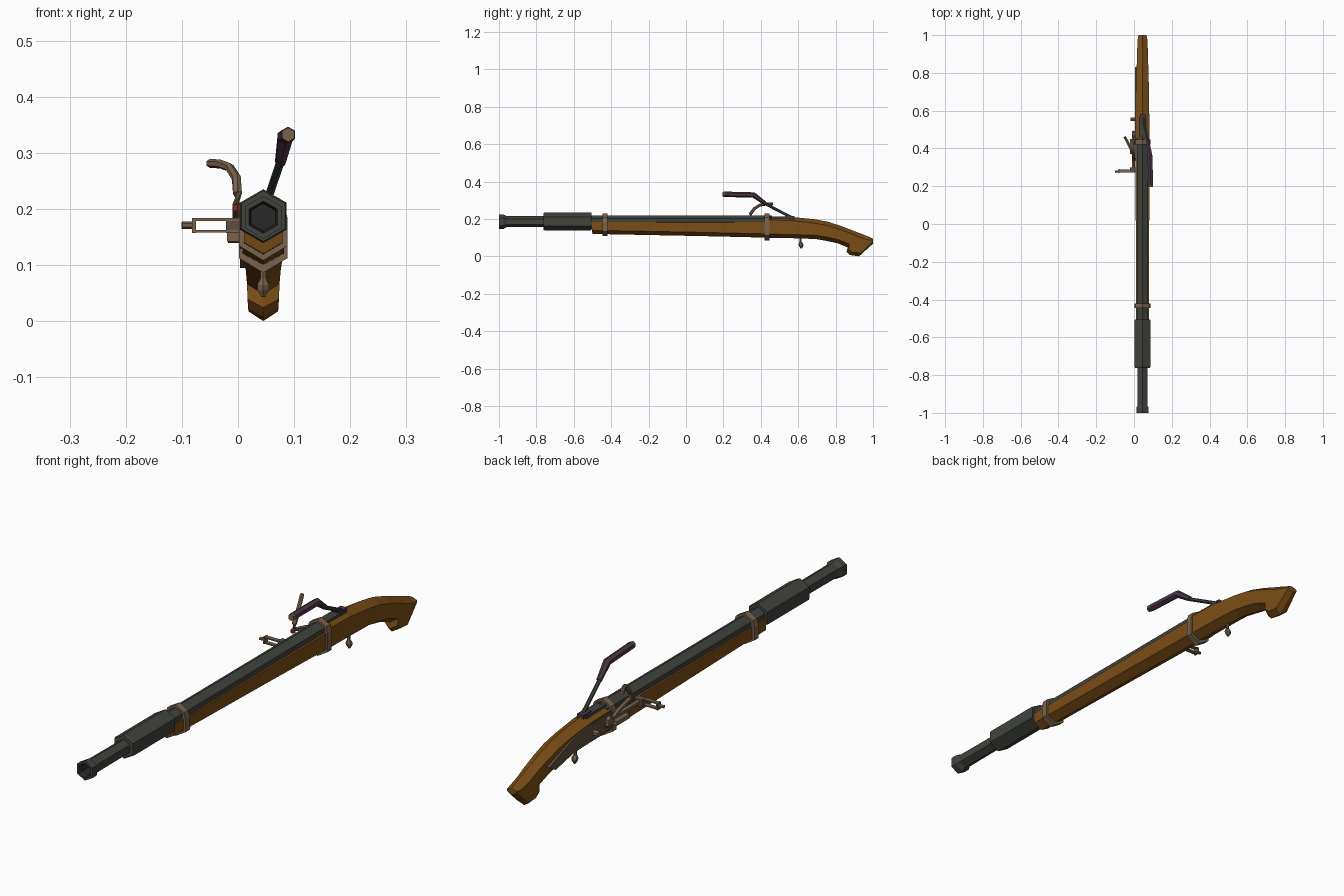
import bpy, bmesh, math
from mathutils import Vector

if "Cube" in bpy.data.objects:
    bpy.data.objects.remove(bpy.data.objects["Cube"])

CX = 0.045   # centre line of barrel and stock


def mat(name, rgb):
    m = bpy.data.materials.new(name)
    m.diffuse_color = (*rgb, 1)
    m.use_nodes = True
    m.node_tree.nodes["Principled BSDF"].inputs["Base Color"].default_value = m.diffuse_color
    return m


WOOD = mat("brown wood", (0.195, 0.075, 0.008))
STEEL = mat("dark steel", (0.052, 0.057, 0.046))
BORE = mat("bore black", (0.02, 0.022, 0.02))
BRASS = mat("dull brass", (0.19, 0.125, 0.075))
PLATE = mat("lock plate brown", (0.11, 0.08, 0.052))
PURPLE = mat("purple grip", (0.075, 0.036, 0.06))
RED = mat("red cord", (0.25, 0.03, 0.015))


def loft(name, rings, m, smooth=False):
    """Skin a list of equal-sized point rings and cap both ends."""
    bm = bmesh.new()
    vs = [[bm.verts.new(p) for p in r] for r in rings]
    n = len(vs[0])
    for a, b in zip(vs, vs[1:]):
        for i in range(n):
            bm.faces.new((a[i], a[(i + 1) % n], b[(i + 1) % n], b[i]))
    bm.faces.new(vs[0][::-1])
    bm.faces.new(vs[-1])
    bmesh.ops.recalc_face_normals(bm, faces=bm.faces[:])
    me = bpy.data.meshes.new(name)
    bm.to_mesh(me)
    bm.free()
    ob = bpy.data.objects.new(name, me)
    bpy.context.collection.objects.link(ob)
    me.materials.append(m)
    return ob


def tube(name, path, radii, m, sides=6):
    pts = [Vector(p) for p in path]
    if not isinstance(radii, (list, tuple)):
        radii = [radii] * len(pts)
    rings = []
    for i, p in enumerate(pts):
        t = Vector((0, 0, 0))
        if i > 0:
            t += (p - pts[i - 1]).normalized()
        if i < len(pts) - 1:
            t += (pts[i + 1] - p).normalized()
        t.normalize()
        ref = Vector((0, 0, 1)) if abs(t.z) < 0.95 else Vector((0, 1, 0))
        u = t.cross(ref).normalized()
        v = u.cross(t)
        rings.append([p + radii[i] * (u * math.sin(k * math.tau / sides) + v * math.cos(k * math.tau / sides))
                      for k in range(sides)])
    return loft(name, rings, m)


def hexes(name, profile, m):
    """Hexagonal turned part along y, profile of (y, radius, centre z)."""
    return loft(name, [[(CX + r * math.sin(k * math.pi / 3), y, z + r * math.cos(k * math.pi / 3))
                        for k in range(6)] for y, r, z in profile], m)


def plate_x(name, yz, x0, x1, m):
    return loft(name, [[(x, y, z) for y, z in yz] for x in (x0, x1)], m)


def box(name, lo, hi, m):
    return plate_x(name, [(lo[1], lo[2]), (hi[1], lo[2]), (hi[1], hi[2]), (lo[1], hi[2])], lo[0], hi[0], m)


# Stock: sections given by top point, bottom point, half width, shoulder drop
def section(top, bot, w, s):
    t, b = Vector((CX, *top)), Vector((CX, *bot))
    d = b - t
    e = min(0.02 / d.length, 0.4)
    hi, lo, wx = t + d * s, b - d * e, Vector((w, 0, 0))
    return [t, hi + wx, lo + wx, b, lo - wx, hi - wx]


stock = [
    ((-0.51, .186), (-0.50, .120), .034, .05),
    ((0.10, .186), (0.10, .108), .036, .05),
    ((0.44, .187), (0.44, .100), .037, .05),
    ((0.45, .214), (0.45, .099), .037, .17),
    ((0.57, .210), (0.57, .097), .036, .17),
    ((0.69, .198), (0.69, .093), .034, .2),
    ((0.76, .185), (0.75, .083), .033, .2),
    ((0.83, .162), (0.81, .070), .031, .2),
    ((0.90, .135), (0.865, .048), .029, .2),
    ((0.94, .120), (0.858, .024), .028, .18),
    ((0.965, .110), (0.876, .007), .027, .15),
    ((0.985, .102), (0.925, .000), .026, .15),
    ((1.00, .094), (1.00, .068), .021, .3),
]
loft("stock", [section(*s) for s in stock], WOOD)

# Barrel, sleeve and hollow muzzle
barrel = hexes("barrel", [(0.46, .034, .185), (-0.52, .034, .185)], STEEL)
sleeve = hexes("barrel_sleeve", [(-0.505, .046, .187), (-0.51, .048, .187),
                                 (-0.755, .048, .187), (-0.762, .045, .187)], STEEL)
muzzle = hexes("muzzle", [(-0.74, .029, .186), (-0.96, .030, .186), (-0.975, .038, .185), (-1.0, .038, .185),
                          (-1.0, .029, .185), (-0.99, .025, .185), (-0.88, .024, .185)], STEEL)
muzzle.data.materials.append(BORE)
for f in muzzle.data.polygons:
    c = f.center
    if c.y > -0.998 and math.hypot(c.x - CX, c.z - .185) < .0245 and c.y < -0.87:
        f.material_index = 1

# Breech tang behind the barrel
box("breech_tang", (CX - .018, .44, .19), (CX + .018, .57, .2125), STEEL)

# Two straps holding barrel and stock together
for name, y, zb in (("front_band", -0.433, .108), ("rear_band", 0.434, .086)):
    half = [(0, .228), (.036, .208), (.043, .185), (.043, zb + .026), (0, zb)]
    ring = half + [(-x, z) for x, z in half[-2:0:-1]]
    loft(name, [[(CX + x, yy, z) for x, z in ring] for yy in (y - .013, y + .013)], BRASS)

# Raised lever with purple grip
box("lever_base", (CX - .012, .53, .20), (CX + .016, .58, .217), PURPLE)
tube("lever_rod", [(.05, .565, .208), (.077, .41, .288)], .0075, STEEL)
tube("lever_grip", [(.075, .425, .282), (.084, .362, .328), (.089, .205, .332)],
     [.010, .015, .0145], PURPLE)
tube("lever_cap", [(.089, .207, .332), (.0895, .196, .332)], [.0145, .0125], BRASS)

# Lock plate let into the left side
plate_x("lock_plate", [(.34, .183), (.46, .190), (.57, .186), (.69, .170), (.83, .118),
                       (.79, .095), (.68, .118), (.56, .122), (.34, .132)], .004, .018, PLATE)
tube("lock_screw", [(.01, .555, .150), (-.018, .555, .150)], .011, BRASS)
tube("lock_pivot", [(.01, .47, .165), (-.010, .47, .165)], .017, BRASS)
box("flash_pan", (-.020, .37, .142), (.012, .45, .158), BRASS)

# Curved match holder
tube("match_arm", [(-.002, .49, .150), (-.002, .42, .185), (-.002, .345, .205), (-.001, .345, .228),
                   (-.003, .365, .255), (-.015, .395, .274), (-.032, .43, .280), (-.050, .462, .281)],
     [.009, .009, .009, .009, .0085, .008, .008, .008], BRASS)
tube("match_cord", [(-.001, .338, .196), (-.001, .338, .208)], .009, RED)

# Side clamp: an open fork with a screw stub
tube("clamp_arm", [(-.003, .46, .172), (-.003, .36, .172), (-.003, .285, .172)], .010, BRASS)
for name, z in (("clamp_upper_jaw", .181), ("clamp_lower_jaw", .160)):
    box(name, (-.080, .272, z - .0025), (.004, .288, z + .0025), BRASS)
box("clamp_end", (-.082, .270, .157), (-.075, .290, .184), BRASS)
box("clamp_root", (-.021, .272, .157), (.010, .300, .184), PLATE)
tube("clamp_screw", [(-.078, .280, .171), (-.100, .276, .171)], .0065, BRASS)

# Trigger knob under the grip
tube("trigger", [(CX, .612, .110), (CX, .612, .076), (CX, .614, .066), (CX, .616, .056), (CX, .616, .043)],
     [.006, .006, .012, .012, .004], BRASS)
